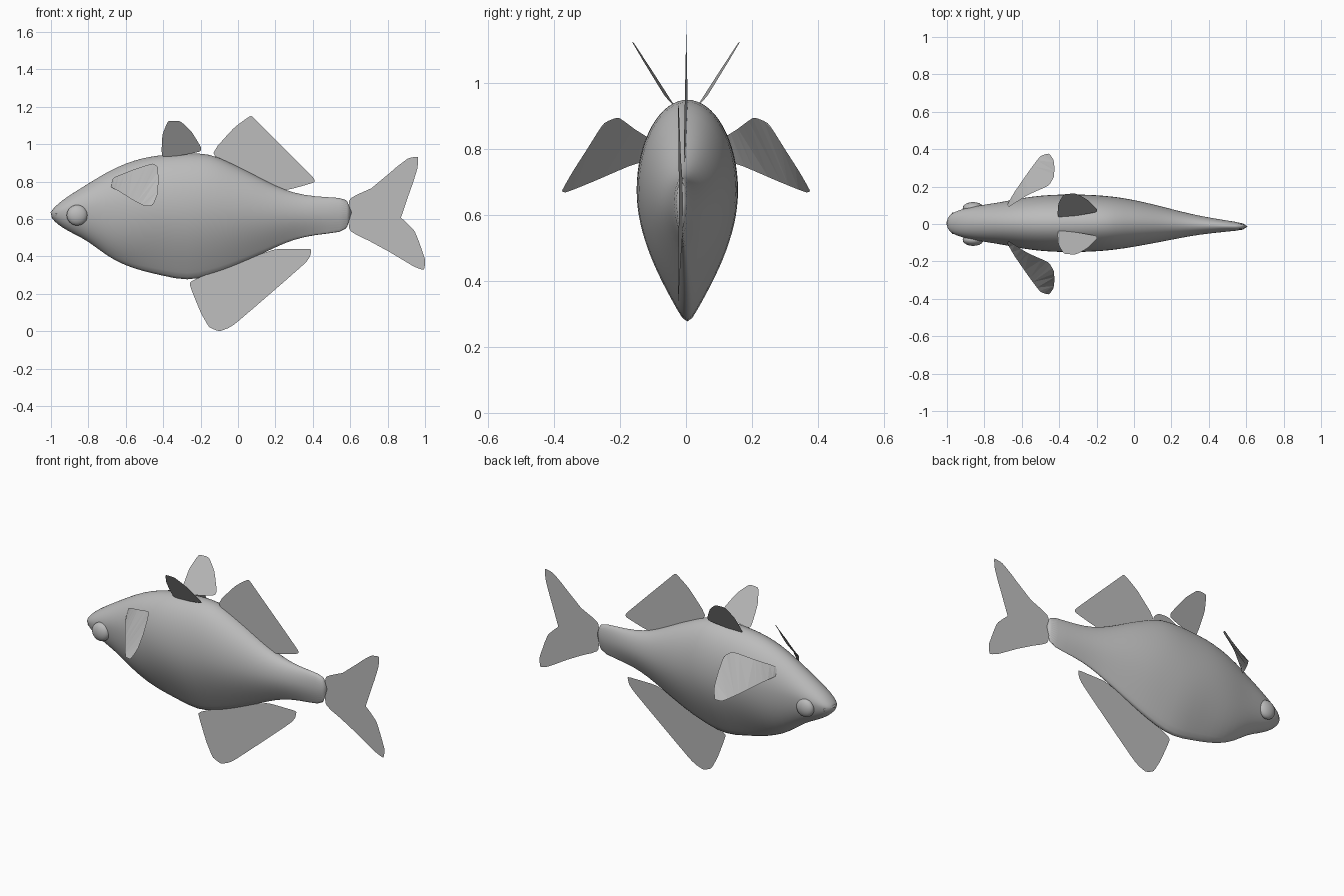
import bpy, bmesh, math
from mathutils import Vector

cube = bpy.data.objects.get("Cube")
if cube:
    bpy.data.objects.remove(cube, do_unlink=True)

grey = bpy.data.materials.new("soft grey")
grey.use_nodes = True
colour = (0.5, 0.5, 0.5, 1)
grey.diffuse_color = colour
grey.node_tree.nodes["Principled BSDF"].inputs["Base Color"].default_value = colour


def finish(name, bm, smooth=True):
    mesh = bpy.data.meshes.new(name)
    bm.to_mesh(mesh)
    bm.free()
    obj = bpy.data.objects.new(name, mesh)
    bpy.context.collection.objects.link(obj)
    mesh.materials.append(grey)
    for face in mesh.polygons:
        face.use_smooth = smooth
    return obj


def mirror(obj):
    obj.modifiers.new("Both sides", 'MIRROR').use_axis = (False, True, False)


def rounded(points):
    """Round the corners of an outline lightly by cutting them twice."""
    pts = [Vector(p) for p in points]
    for share in (0.12, 0.25):
        out = []
        for i, p in enumerate(pts):
            out += [p.lerp(pts[i - 1], share), p.lerp(pts[(i + 1) % len(pts)], share)]
        pts = out
    return pts


def fin(name, points):
    bm = bmesh.new()
    bm.faces.new([bm.verts.new(p) for p in rounded(points)])
    bmesh.ops.triangulate(bm, faces=bm.faces[:])
    return finish(name, bm, False)


# Body: x, top, bottom, half width
stations = [
    (-1.0, .64, .61, .025), (-.98, .665, .585, .05), (-.94, .70, .553, .07),
    (-.88, .74, .52, .085), (-.8, .79, .48, .10), (-.7, .852, .395, .115),
    (-.6, .90, .34, .136), (-.5, .93, .305, .149), (-.4, .945, .28, .155),
    (-.27, .953, .25, .155), (-.15, .952, .28, .148), (-.05, .905, .318, .135),
    (.05, .857, .365, .116), (.15, .802, .415, .094), (.25, .755, .465, .071),
    (.35, .727, .50, .05), (.48, .715, .518, .032), (.61, .714, .53, .016)]
SIDES = 32
bm = bmesh.new()
rings = []
for x, top, bottom, width in stations:
    middle = bottom + 0.6 * (top - bottom)
    keel = min(1, max(0, (x + 0.85) / 0.4))
    shift = 0.004 if x < 0 else 0.004 - 0.03 * x
    ring = []
    for i in range(SIDES):
        a = 2 * math.pi * i / SIDES
        s = math.sin(a)
        if s >= 0:
            z = middle + (top - middle) * s
        else:
            # lower half sharpens into a keel along the belly
            u = abs(math.asin(s)) * 2 / math.pi
            z = middle - (middle - bottom) * (keel * u - (1 - keel) * s)
        ring.append(bm.verts.new((x, shift + width * math.cos(a), z)))
    rings.append(ring)
for a, b in zip(rings, rings[1:]):
    for i in range(SIDES):
        j = (i + 1) % SIDES
        bm.faces.new((a[i], a[j], b[j], b[i]))
bm.faces.new(rings[0])
bm.faces.new(rings[-1])
bmesh.ops.recalc_face_normals(bm, faces=bm.faces[:])
body = finish("body", bm)
body.modifiers.new("Smooth form", 'SUBSURF').levels = 1

# Eyes
bm = bmesh.new()
bmesh.ops.create_uvsphere(bm, u_segments=20, v_segments=12, radius=1)
bmesh.ops.scale(bm, vec=(.056, .032, .055), verts=bm.verts)
bmesh.ops.translate(bm, vec=(-.86, .085, .62), verts=bm.verts)
mirror(finish("eyes", bm))

# Lips: a thin bead wrapping the snout
curve = bpy.data.curves.new("lips", 'CURVE')
curve.dimensions = '3D'
curve.bevel_depth = .007
spline = curve.splines.new('BEZIER')
spline.bezier_points.add(2)
for point, co in zip(spline.bezier_points, [(-.965, -.05, .622), (-.995, .004, .634), (-.965, .058, .622)]):
    point.co = co
    point.handle_left_type = point.handle_right_type = 'AUTO'
lips = bpy.data.objects.new("lips", curve)
bpy.context.collection.objects.link(lips)
curve.materials.append(grey)

# Fins on the centre line: outlines in x, z
dorsal = [(-.15, .945), (-.02, 1.09), (.07, 1.155), (.1, 1.125), (.41, .815),
          (.41, .795), (.25, .75), (.1, .8)]
fin("dorsal_fin", [(x, .002 - .02 * x, z) for x, z in dorsal])
anal = [(-.265, .26), (-.2, .1), (-.155, .02), (-.1, -.002), (-.03, .025), (.38, .38),
        (.395, .44), (.33, .44), (.2, .44), (0, .37), (-.2, .29)]
fin("anal_fin", [(x, -.004 - .05 * (.36 - z), z) for x, z in anal])
tail = [(.59, .71), (.72, .765), (.85, .88), (.91, .925), (.965, .935), (.96, .87), (.92, .745),
        (.835, .64), (.945, .54), (1.003, .38), (.995, .325), (.94, .345), (.75, .46), (.59, .535)]
fin("tail_fin", [(x, .01 - .035 * x, z) for x, z in tail])

# Paired back fins, leaning outward
back = [(-.41, .93), (-.405, 1.05), (-.375, 1.125), (-.31, 1.125), (-.25, 1.07),
        (-.195, .98), (-.2, .96), (-.3, .94)]
mirror(fin("back_fins", [(x, .04 + .64 * (z - .94) + .05 * (x + .41), z) for x, z in back]))

# Paired pectoral fins, swept back and out
mirror(fin("pectoral_fins", [
    (-.67, .09, .82), (-.57, .155, .86), (-.455, .205, .898), (-.428, .25, .88),
    (-.425, .3, .80), (-.43, .345, .73), (-.455, .378, .672), (-.5, .365, .668),
    (-.56, .285, .70), (-.64, .17, .75), (-.68, .1, .77)]))
